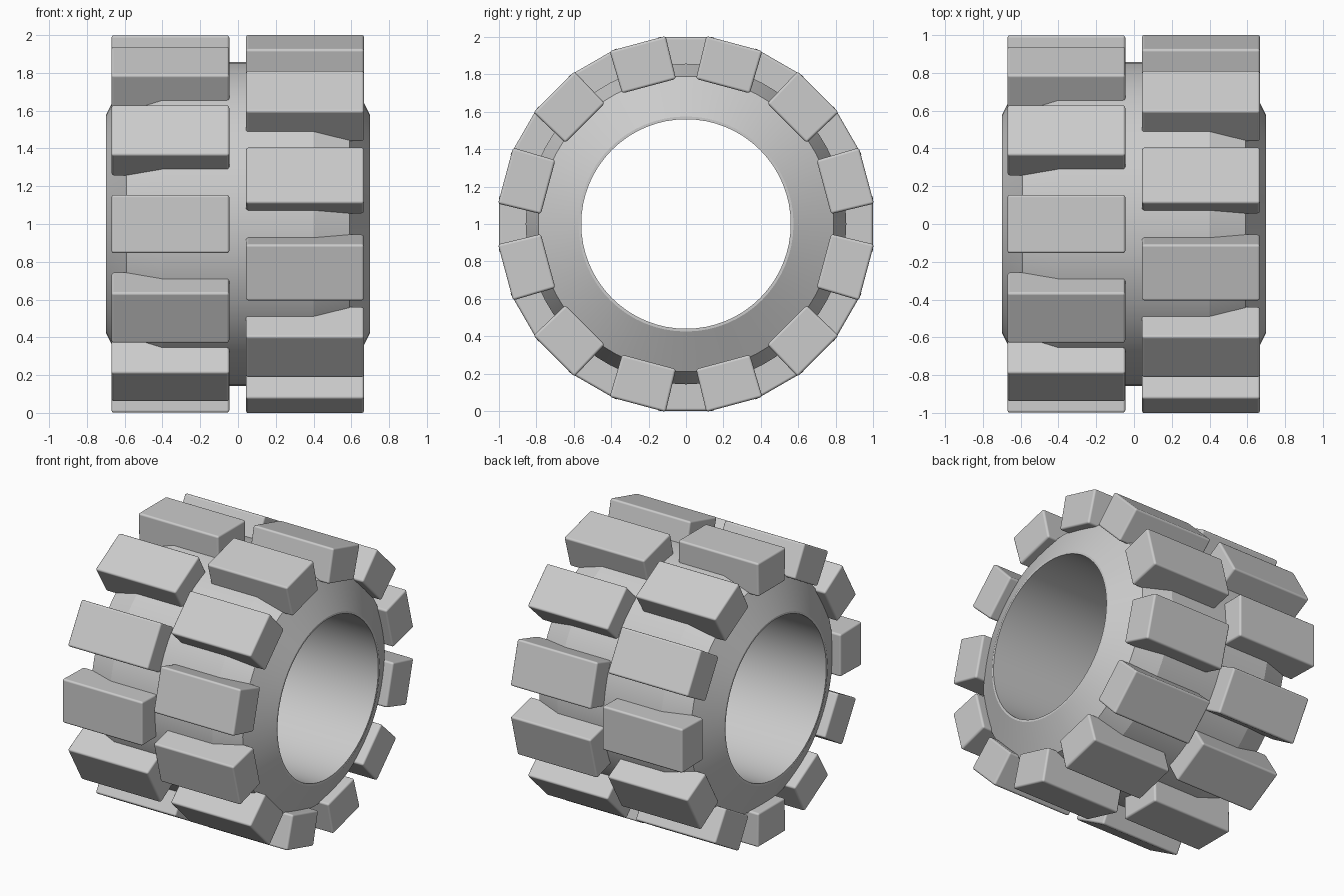
import bpy, bmesh, math
from mathutils import Matrix

if "Cube" in bpy.data.objects:
    bpy.data.objects.remove(bpy.data.objects["Cube"])

SEG = 64
CENTRE = Matrix.Translation((0, 0, 1))


def finish(bm, name, angle):
    bmesh.ops.recalc_face_normals(bm, faces=bm.faces)
    me = bpy.data.meshes.new(name)
    bm.to_mesh(me)
    bm.free()
    ob = bpy.data.objects.new(name, me)
    bpy.context.collection.objects.link(ob)
    bpy.ops.object.select_all(action='DESELECT')
    ob.select_set(True)
    bpy.context.view_layer.objects.active = ob
    bpy.ops.object.shade_smooth_by_angle(angle=math.radians(angle))
    return ob


# Tyre carcass: closed (x, radius) profile spun around the x axis
half = [(0.70, 0.56), (0.70, 0.575), (0.59, 0.79), (0.40, 0.857)]
profile = half + [(-x, r) for x, r in reversed(half)]
bm = bmesh.new()
rings = []
for i in range(SEG):
    a = 2 * math.pi * i / SEG
    rings.append([bm.verts.new((x, r * math.cos(a), 1 + r * math.sin(a))) for x, r in profile])
n = len(profile)
for i in range(SEG):
    p, q = rings[i], rings[(i + 1) % SEG]
    for j in range(n):
        k = (j + 1) % n
        bm.faces.new((p[j], p[k], q[k], q[j]))
finish(bm, "tyre_carcass", 15)


# Tread rows: 12 slightly tapered blocks each, staggered by half a step
def tread_row(name, x0, x1, offset):
    bm = bmesh.new()
    for i in range(12):
        rot = CENTRE @ Matrix.Rotation(math.radians(offset + 30 * i), 4, 'X')
        geo = bmesh.ops.create_cube(bm, size=1)
        for v in geo["verts"]:
            outer = v.co.z > 0
            v.co = rot @ Matrix.Translation((
                x1 if v.co.x > 0 else x0,
                math.copysign(0.155 if outer else 0.149, v.co.y),
                0.999 if outer else 0.763)).translation
    ob = finish(bm, name, 35)
    bev = ob.modifiers.new("soft_edges", 'BEVEL')
    bev.width = 0.014
    bev.segments = 3
    bev.harden_normals = True


tread_row("tread_blocks_left", -0.67, -0.046, 0)
tread_row("tread_blocks_right", 0.042, 0.667, 15)
